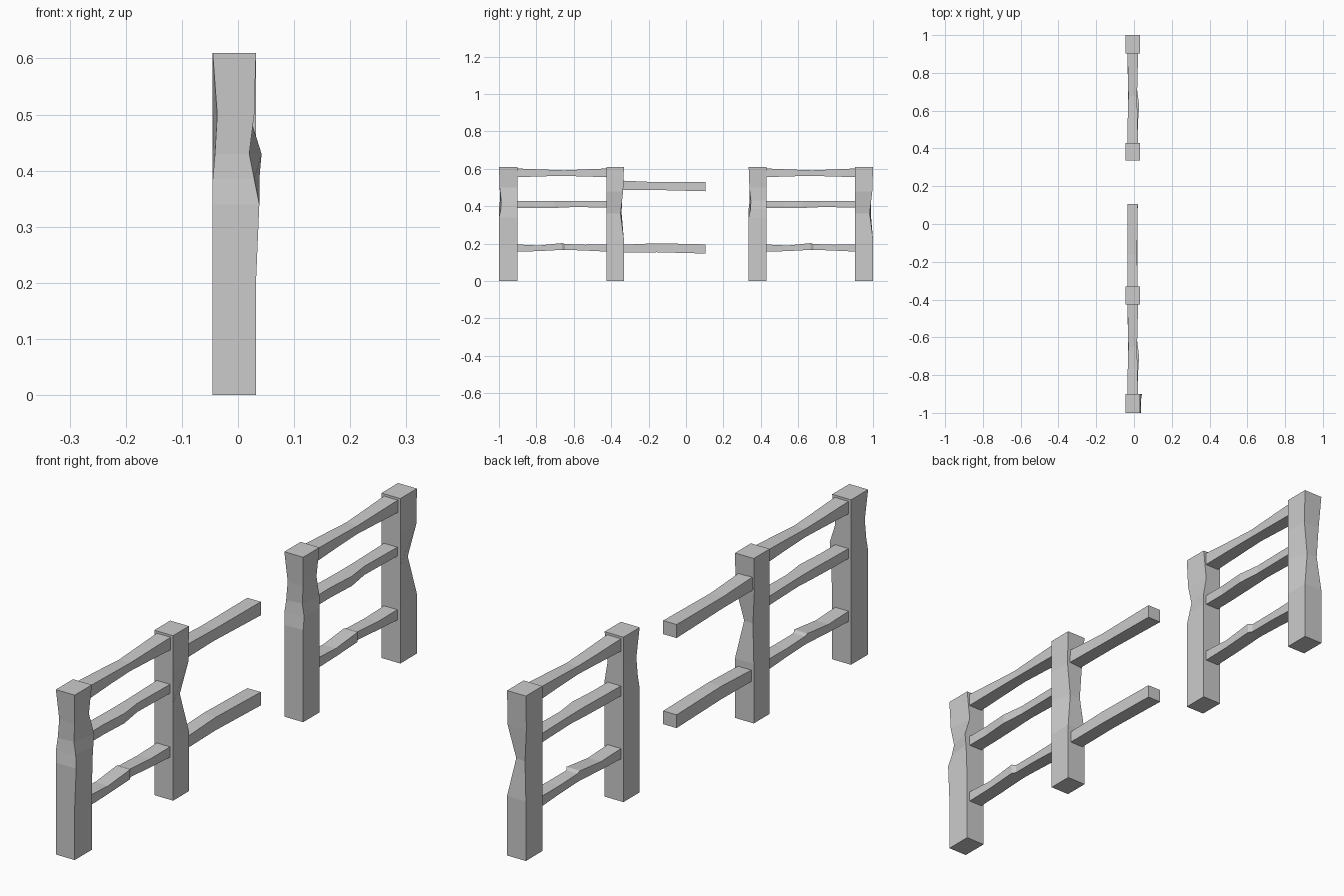
import bpy, bmesh

cube = bpy.data.objects.get("Cube")
if cube:
    bpy.data.objects.remove(cube, do_unlink=True)

grey = bpy.data.materials.new("weathered_grey")
grey.use_nodes = True
grey.diffuse_color = (0.6, 0.6, 0.6, 1)
grey.node_tree.nodes["Principled BSDF"].inputs["Base Color"].default_value = (0.6, 0.6, 0.6, 1)


def beam(name, rings):
    """Four-sided flat beam skinned through rings of four corners."""
    bm = bmesh.new()
    loops = [[bm.verts.new(p) for p in ring] for ring in rings]
    for a, b in zip(loops, loops[1:]):
        for i in range(4):
            j = (i + 1) % 4
            bm.faces.new((a[i], a[j], b[j], b[i]))
    bm.faces.new(loops[0])
    bm.faces.new(loops[-1])
    bmesh.ops.recalc_face_normals(bm, faces=bm.faces)
    mesh = bpy.data.meshes.new(name)
    bm.to_mesh(mesh)
    bm.free()
    mesh.materials.append(grey)
    obj = bpy.data.objects.new(name, mesh)
    bpy.context.collection.objects.link(obj)
    return obj


def post(name, y0, y1, levels):
    """Levels hold a height and the x, y nudges of chosen corners."""
    base = [(-0.045, y0), (0.032, y0), (0.032, y1), (-0.045, y1)]
    rings = []
    for z, nudges in levels:
        ring = []
        for i, (x, y) in enumerate(base):
            dx, dy = nudges.get(i, (0, 0))
            ring.append((x + dx, y + dy, z))
        rings.append(ring)
    beam(name, rings)


def rail(name, y0, y1, sections):
    """Sections: fraction along, x min, x max, z min, z max."""
    rings = []
    for t, xa, xb, za, zb in sections:
        y = y0 + (y1 - y0) * t
        rings.append([(xa, y, za), (xb, y, za), (xb, y, zb), (xa, y, zb)])
    beam(name, rings)


# Posts: corners run front-inner, front-outer, back-outer, back-inner
def knobbly(bulge):
    return [(0, {}), (0.2, {}),
            (0.34, {1: (0.006 * bulge, 0), 2: (0.003 * bulge, 0)}),
            (0.385, {1: (-0.003, 0.01), 2: (0.006 * bulge, 0)}),
            (0.43, {0: (0.004, 0.005), 1: (-0.012, 0.012), 2: (0.01 * bulge, 0)}),
            (0.5, {0: (0.008, 0.008), 1: (-0.003, 0.004), 2: (-0.012, 0)}),
            (0.61, {})]


notched = [(0, {}), (0.22, {}),
           (0.36, {2: (-0.025, -0.018), 3: (0.012, -0.012)}),
           (0.48, {2: (0, -0.004), 3: (0.005, -0.01)}), (0.61, {})]

post("front_end_post", -1.0, -0.9, knobbly(1))
post("front_inner_post", -0.425, -0.332, notched)
post("back_inner_post", 0.335, 0.43, knobbly(0))
post("back_end_post", 0.903, 1.0, notched)

# Three rails in each complete bay
for side, y0, y1 in (("front", -0.91, -0.415), ("back", 0.42, 0.913)):
    rail(side + "_top_rail", y0, y1, [
        (0, -0.035, 0.022, 0.555, 0.602), (0.3, -0.033, 0.018, 0.56, 0.596),
        (0.52, -0.03, 0.016, 0.562, 0.592), (0.75, -0.032, 0.019, 0.559, 0.597),
        (1, -0.035, 0.022, 0.555, 0.602)])
    rail(side + "_middle_rail", y0, y1, [
        (0, -0.035, 0.02, 0.39, 0.427), (0.2, -0.033, 0.02, 0.39, 0.427),
        (0.42, -0.03, 0.027, 0.391, 0.427), (0.6, -0.03, 0.016, 0.395, 0.427),
        (1, -0.035, 0.02, 0.394, 0.427)])
    rail(side + "_bottom_rail", y0, y1, [
        (0, -0.035, 0.02, 0.157, 0.196), (0.25, -0.033, 0.02, 0.16, 0.19),
        (0.5, -0.033, 0.022, 0.167, 0.203), (0.53, -0.033, 0.013, 0.167, 0.198),
        (0.75, -0.033, 0.018, 0.163, 0.194), (1, -0.035, 0.02, 0.157, 0.196)])

# Loose-ended rails reaching into the gap
rail("upper_broken_rail", -0.345, 0.105, [
    (0, -0.035, 0.02, 0.487, 0.537), (0.4, -0.035, 0.016, 0.487, 0.529),
    (1, -0.035, 0.02, 0.48, 0.53)])
rail("lower_broken_rail", -0.345, 0.105, [
    (0, -0.035, 0.02, 0.152, 0.194), (0.42, -0.035, 0.018, 0.154, 0.202),
    (1, -0.035, 0.02, 0.147, 0.196)])
